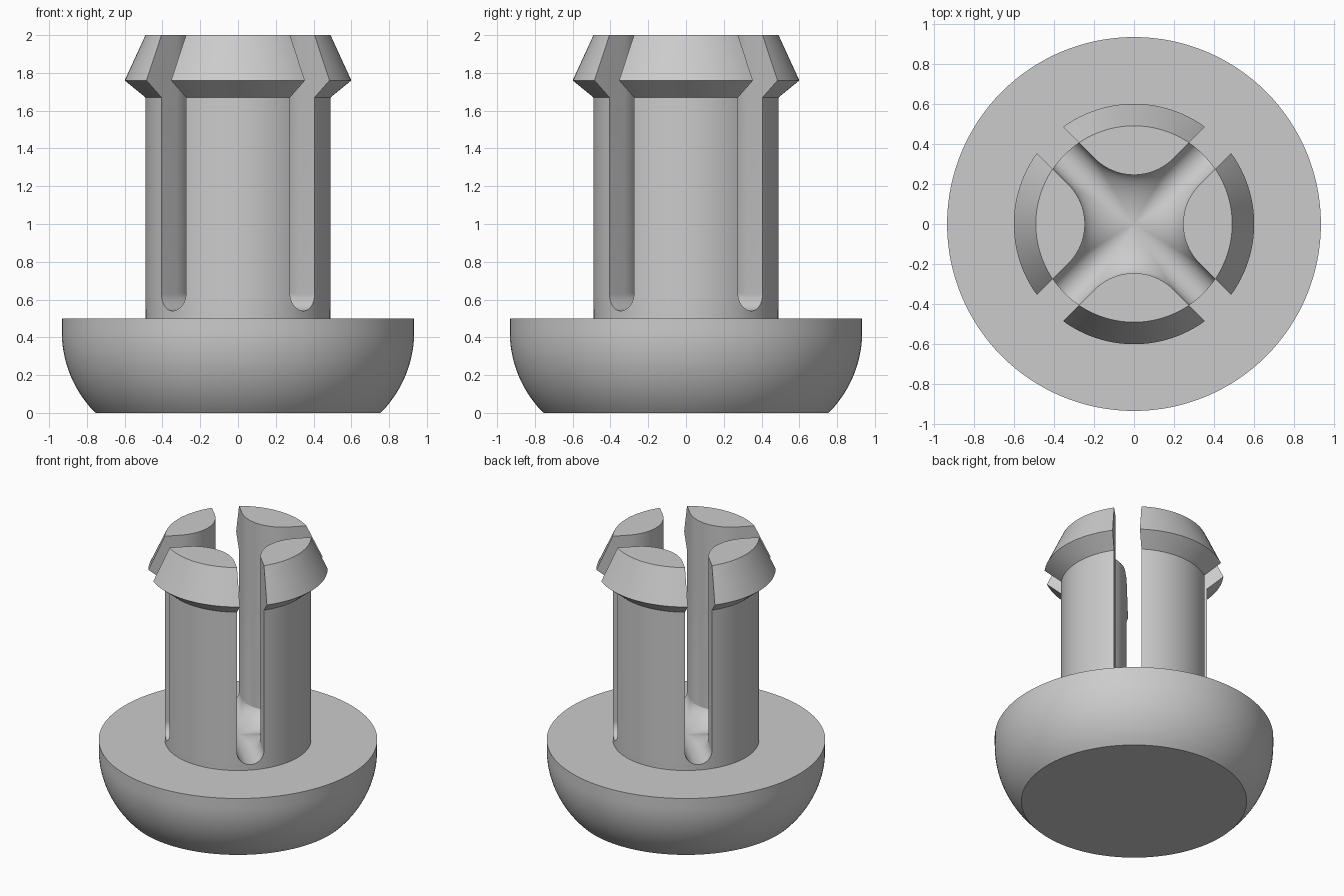
import bpy, bmesh
from math import sin, cos, pi, sqrt, atan2, radians
from mathutils import Vector, Matrix

cube = bpy.data.objects.get("Cube")
if cube:
    bpy.data.objects.remove(cube)

grey = bpy.data.materials.new("plain grey")
grey.use_nodes = True
COLOUR = (0.6, 0.6, 0.6, 1)
grey.diffuse_color = COLOUR
grey.node_tree.nodes["Principled BSDF"].inputs["Base Color"].default_value = COLOUR


def finish(bm, name):
    bmesh.ops.recalc_face_normals(bm, faces=bm.faces)
    mesh = bpy.data.meshes.new(name)
    bm.to_mesh(mesh)
    bm.free()
    mesh.materials.append(grey)
    obj = bpy.data.objects.new(name, mesh)
    bpy.context.collection.objects.link(obj)
    bpy.ops.object.select_all(action='DESELECT')
    obj.select_set(True)
    bpy.context.view_layer.objects.active = obj
    bpy.ops.object.shade_smooth_by_angle(angle=radians(30))
    return obj


# Rounded base: a lathed disc with a curved flank
BASE_R, BASE_H, FLANK_R, FLANK_Z = 0.933, 0.5, 0.608, 0.43
profile = [(0, 0)]
for i in range(15):
    a = radians(45) * (1 - i / 14)
    profile.append((BASE_R - FLANK_R * (1 - cos(a)), FLANK_Z * (1 - sin(a) / sin(radians(45)))))
profile += [(BASE_R, BASE_H), (0, BASE_H)]
bm = bmesh.new()
verts = [bm.verts.new((r, 0, z)) for r, z in profile]
edges = [bm.edges.new(pair) for pair in zip(verts, verts[1:])]
bmesh.ops.spin(bm, geom=verts + edges, cent=(0, 0, 0), axis=(0, 0, 1),
               angle=2 * pi, steps=128, use_duplicate=False)
bmesh.ops.remove_doubles(bm, verts=bm.verts, dist=1e-5)
finish(bm, "rounded_base")

# Split stem: four prongs between two crossing round-bottomed slots
STEM_R, BARB_R = 0.49, 0.6
SLOT_R, SLOT_Z = 0.092, 0.632      # slot half width, height of its round floor's axis
FILLET = 0.278                     # rounding of each prong's inner corner
INNER, OUTER, FLOOR = 20, 24, 12   # segment counts


def section(theta, radius, z=None):
    """Closed outline of one prong; theta runs down the slot floor's quarter round."""
    w, c = SLOT_R * cos(theta), (SLOT_R + FILLET) * cos(theta)
    reach = sqrt(radius ** 2 - w ** 2)
    level = SLOT_Z - SLOT_R * sin(theta)
    centre = Vector((c, c, SLOT_Z - (SLOT_R + FILLET) * sin(theta)))
    n1 = Vector((0, -cos(theta), sin(theta)))
    n2 = Vector((-cos(theta), 0, sin(theta)))
    ang = n1.angle(n2, 0)
    pts = [Vector((reach, w, level))]
    for i in range(INNER + 1):
        t = i / INNER
        n = n1
        if ang > 1e-4:
            n = (n1 * sin((1 - t) * ang) + n2 * sin(t * ang)) / sin(ang)
        pts.append(centre + n * FILLET)
    pts.append(Vector((w, reach, level)))
    start, end = atan2(reach, w), atan2(w, reach)
    for i in range(1, OUTER):
        a = start + (end - start) * i / OUTER
        pts.append(Vector((radius * cos(a), radius * sin(a), level)))
    if z is not None:
        for p in pts:
            p.z = z
    return pts


sections = [section(pi / 2, STEM_R, BASE_H - 0.02)]
sections += [section(pi / 2 * (1 - i / FLOOR), STEM_R) for i in range(FLOOR + 1)]
sections += [section(0, r, z) for r, z in ((STEM_R, 1.67), (BARB_R, 1.76), (STEM_R, 2.0))]

bm = bmesh.new()
for quarter in range(4):
    turn = Matrix.Rotation(pi / 4 + quarter * pi / 2, 3, 'Z')
    rings = [[bm.verts.new(turn @ p) for p in pts] for pts in sections]
    count = len(rings[0])
    for level, (low, high) in enumerate(zip(rings, rings[1:])):
        for i in range(count):
            # Below the slot floor only the outer wall exists
            if level == 0 and i < INNER + 2:
                continue
            j = (i + 1) % count
            bm.faces.new((low[i], low[j], high[j], high[i]))
    bm.faces.new(rings[-1])
loose = [v for v in bm.verts if not v.link_faces]
bmesh.ops.delete(bm, geom=loose, context='VERTS')
bmesh.ops.remove_doubles(bm, verts=bm.verts, dist=1e-5)
bmesh.ops.holes_fill(bm, edges=[e for e in bm.edges if e.is_boundary], sides=0)
finish(bm, "split_stem")
